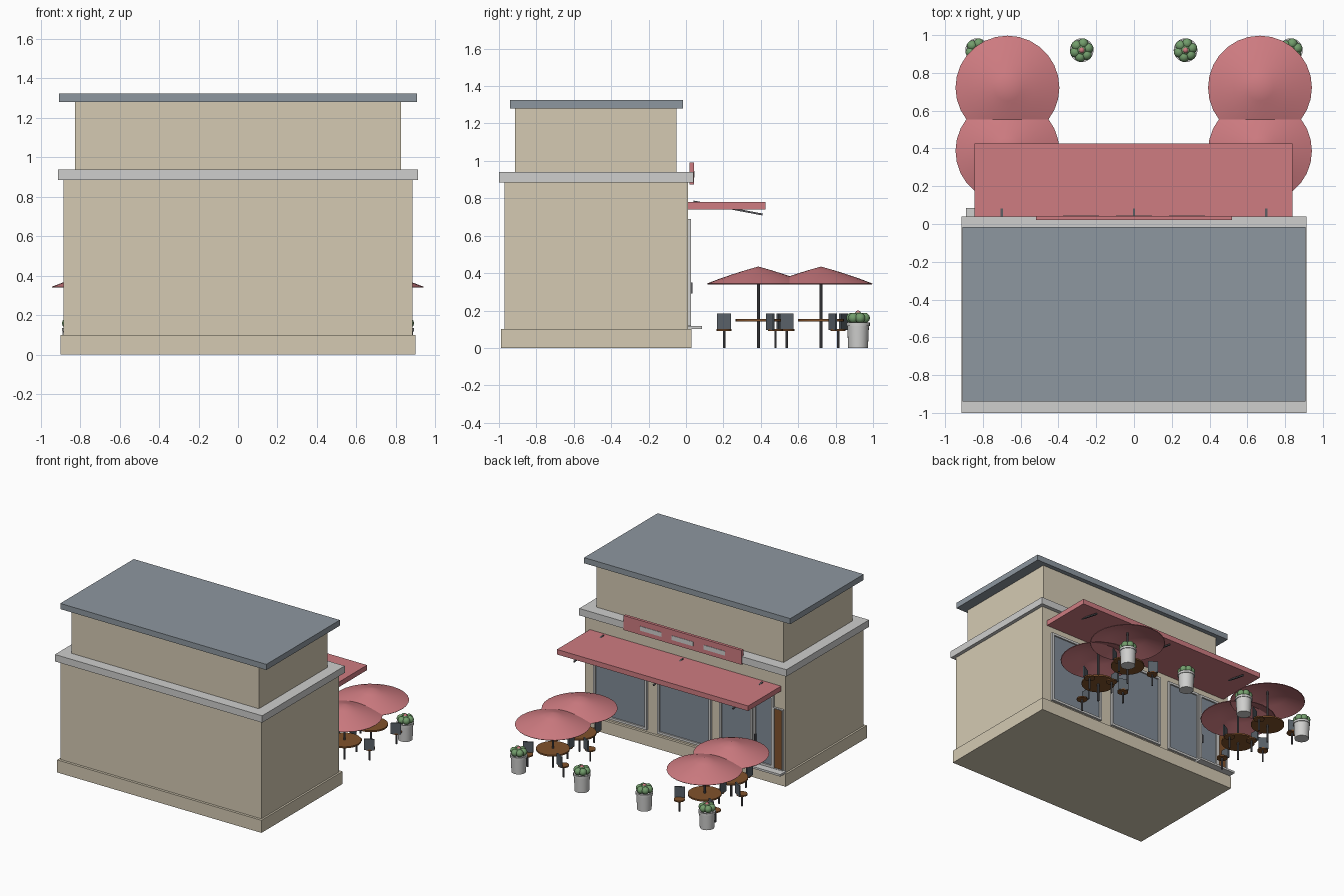
import bpy, bmesh
from math import sin, cos, pi, radians, atan2, hypot
from mathutils import Matrix, Vector

if "Cube" in bpy.data.objects:
    bpy.data.objects.remove(bpy.data.objects["Cube"], do_unlink=True)


def material(name, r, g, b):
    m = bpy.data.materials.new(name)
    m.use_nodes = True
    m.diffuse_color = (r, g, b, 1)
    m.node_tree.nodes["Principled BSDF"].inputs["Base Color"].default_value = (r, g, b, 1)
    return m


WALL = material("beige wall", .66, .59, .45)
RED = material("faded red", .62, .20, .22)
SLATE = material("slate grey", .27, .31, .35)
PALE = material("pale stone", .62, .62, .61)
GLASS = material("blue grey glass", .22, .26, .31)
WOOD = material("brown wood", .22, .085, .025)
METAL = material("dark metal", .10, .10, .11)
SEAT = material("dark slate", .10, .12, .14)
LEAF = material("leaf green", .17, .34, .15)


def finish(bm, name, mat, smooth=False):
    mesh = bpy.data.meshes.new(name)
    bm.normal_update()
    bm.to_mesh(mesh)
    bm.free()
    mesh.materials.append(mat)
    ob = bpy.data.objects.new(name, mesh)
    bpy.context.collection.objects.link(ob)
    if smooth:
        bpy.ops.object.select_all(action='DESELECT')
        ob.select_set(True)
        bpy.context.view_layer.objects.active = ob
        bpy.ops.object.shade_smooth_by_angle(angle=radians(35))
    return ob


def box(name, mat, x, y, z, turn=None):
    """Box from (min, max) pairs, optionally transformed afterwards."""
    bm = bmesh.new()
    bmesh.ops.create_cube(bm, size=1)
    for v in bm.verts:
        v.co = Vector([(a + b) / 2 + c * (b - a) for (a, b), c in zip((x, y, z), v.co)])
    if turn:
        bm.transform(turn)
    return finish(bm, name, mat)


def lathe(name, mat, profile, x, y, sides=24):
    """Revolve (radius, height) points about a vertical axis."""
    bm = bmesh.new()
    verts = [bm.verts.new((r, 0, z)) for r, z in profile]
    edges = [bm.edges.new(p) for p in zip(verts, verts[1:])]
    bmesh.ops.spin(bm, geom=verts + edges, axis=(0, 0, 1), cent=(0, 0, 0),
                   angle=2 * pi, steps=sides, use_duplicate=False)
    bmesh.ops.remove_doubles(bm, verts=bm.verts, dist=.0005)
    bmesh.ops.recalc_face_normals(bm, faces=bm.faces)
    bm.transform(Matrix.Translation((x, y, 0)))
    return finish(bm, name, mat, True)


def rod(name, x, y, z0, z1, r, sides=10):
    return lathe(name, METAL, [(0, z0), (r, z0), (r, z1), (0, z1)], x, y, sides)


# Building shell
box("plinth", WALL, (-.90, .90), (-.99, .03), (0, .10))
box("main_walls", WALL, (-.885, .885), (-.97, .01), (.10, .885))
box("cornice", PALE, (-.913, .913), (-1, .04), (.885, .94))
box("upper_walls", WALL, (-.825, .825), (-.915, -.05), (.94, 1.28))
box("roof_slab", SLATE, (-.908, .908), (-.94, -.015), (1.28, 1.325))

# Sign with blank plates
box("sign_board", RED, (-.52, .52), (.02, .043), (.875, .99))
for cx in (-.28, 0, .28):
    box("sign_plate", PALE, (cx - .095, cx + .095), (.042, .046), (.91, .945))


def framed(name, mat, x0, x1, z0, z1, w=.018):
    """Panel surrounded by a pale frame on the shop side."""
    box(name, mat, (x0 + w, x1 - w), (.0, .016), (z0 + w, z1 - w))
    for a, b in ((x0, x0 + w), (x1 - w, x1)):
        box(name + "_post", PALE, (a, b), (0, .027), (z0, z1))
    for a, b in ((z0, z0 + w), (z1 - w, z1)):
        box(name + "_rail", PALE, (x0 + w, x1 - w), (0, .027), (a, b))


# Shop windows and door
for x0, x1 in ((.33, .80), (-.235, .235), (-.60, -.31)):
    framed("shop_window", GLASS, x0, x1, .12, .69)
framed("glass_door", GLASS, -.785, -.61, .115, .69)
framed("wood_side_panel", WOOD, -.87, -.785, .11, .60, .008)
box("door_handle", METAL, (-.635, -.625), (.02, .036), (.29, .35))
box("door_step", PALE, (-.89, -.57), (.01, .085), (.10, .116))

# Awning and its arms
box("awning", RED, (-.845, .84), (.01, .425), (.74, .78))
start, end = (.04, .783), (.41, .713)
dy, dz = end[0] - start[0], end[1] - start[1]
tilt = Matrix.Translation((0, *start)) @ Matrix.Rotation(atan2(dz, dy), 4, 'X')
for cx in (-.70, 0, .70):
    box("awning_arm", METAL, (cx - .006, cx + .006), (0, hypot(dy, dz)), (-.005, .005), tilt)


def chair(x, y, angle):
    rod("chair_leg", x, y, 0, .092, .007)
    lathe("chair_seat", WOOD, [(0, .09), (.04, .09), (.04, .10), (0, .10)], x, y, 16)
    # The back stands beside the seat, in line with the table
    turn = Matrix.Translation((x, y, 0)) @ Matrix.Rotation(angle, 4, 'Z')
    box("chair_back", SEAT, (-.037, .037), (-.038, -.028), (.095, .183), turn)


# Tables with parasols and three chairs each
for x in (-.67, .667):
    for y in (.387, .722):
        rod("parasol_pole", x, y, 0, .43, .008)
        lathe("parasol", RED, [(0, .435), (.07, .415), (.14, .393), (.21, .369), (.275, .344),
                               (.272, .340), (.14, .387), (0, .428)], x, y, 28)
        lathe("table_top", WOOD, [(0, .142), (.122, .142), (.122, .154), (0, .154)], x, y, 28)
        for a in (radians(30), radians(150), radians(270)):
            chair(x + .183 * cos(a), y + .183 * sin(a), a)


def ball(name, mat, x, y, z, r):
    bm = bmesh.new()
    bmesh.ops.create_uvsphere(bm, u_segments=14, v_segments=9, radius=r)
    bm.transform(Matrix.Translation((x, y, z)))
    return finish(bm, name, mat, True)


# Planters
for x in (-.83, -.277, .273, .83):
    y = .92
    lathe("planter_pot", PALE, [(0, 0), (.053, 0), (.058, .118), (.063, .118), (.063, .136),
                                (.052, .136), (.052, .125), (0, .125)], x, y)
    for i in range(6):
        a = i * pi / 3 + .3
        ball("planter_leaves", LEAF, x + .036 * cos(a), y + .036 * sin(a), .16, .028)
    ball("planter_core", LEAF, x, y, .165, .028)
    ball("planter_flower", RED, x, y, .185, .015)
